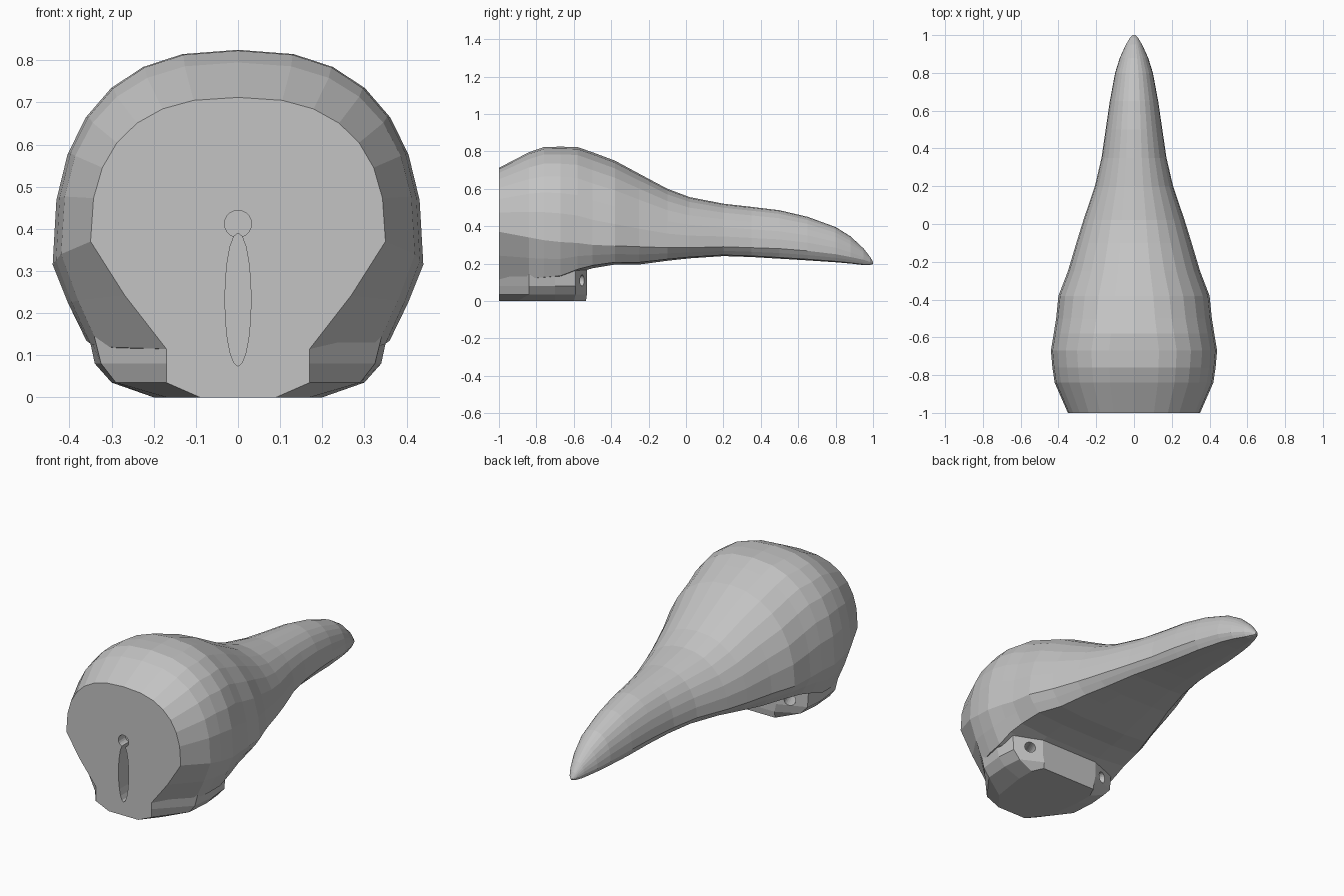
import bpy, bmesh, math
from mathutils import Vector, Matrix

if "Cube" in bpy.data.objects:
    bpy.data.objects.remove(bpy.data.objects["Cube"])

grey = bpy.data.materials.new("plain_grey")
grey.diffuse_color = (0.55, 0.55, 0.55, 1)
grey.use_nodes = True
grey.node_tree.nodes["Principled BSDF"].inputs["Base Color"].default_value = grey.diffuse_color


def loft(name, rings):
    """Skin closed rings of equal length and cap both ends."""
    bm = bmesh.new()
    loops = [[bm.verts.new(p) for p in r] for r in rings]
    n = len(loops[0])
    for a, b in zip(loops, loops[1:]):
        for i in range(n):
            j = (i + 1) % n
            bm.faces.new((a[i], a[j], b[j], b[i]))
    bm.faces.new(loops[0])
    bm.faces.new(loops[-1])
    bmesh.ops.recalc_face_normals(bm, faces=bm.faces)
    me = bpy.data.meshes.new(name)
    bm.to_mesh(me)
    bm.free()
    ob = bpy.data.objects.new(name, me)
    bpy.context.collection.objects.link(ob)
    me.materials.append(grey)
    return ob


def rod(name, start, direction, length, rx, rz, sides=20):
    """Elliptical cutter running from start along direction."""
    d = Vector(direction).normalized()
    side = d.cross(Vector((0, 0, 1))).normalized()
    up = side.cross(d)
    ring = [side * rx * math.cos(t) + up * rz * math.sin(t)
            for t in (2 * math.pi * i / sides for i in range(sides))]
    s = Vector(start)
    ob = loft(name, [[s + p for p in ring], [s + d * length + p for p in ring]])
    ob.hide_render = True
    return ob


def section(y, top, bot, hw, zw, xb, n):
    """Domed upper half, undercut lower half, flat belly."""
    half = []
    steps = 7
    for i in range(steps + 1):
        t = math.pi / 2 * (1 - i / steps)
        half.append((hw * max(math.cos(t), 0) ** (2 / n),
                     zw + (top - zw) * max(math.sin(t), 0) ** (2 / n)))
    half[0] = (0, top)
    lip = bot + (zw - bot) * 0.12
    half += [((hw + xb) / 2 + 0.05 * (hw - xb), (zw + lip) / 2), (xb, lip), (xb * 0.5, bot), (0, bot)]
    return [(x, y, z) for x, z in half] + [(-x, y, z) for x, z in half[-2:0:-1]]


# Main head and beak: y, top, bottom, half width, widest height, belly half width, roundness
rows = [
    (-1.00, .712, .08, .35, .37, .17, 2.5),
    (-.84, .795, .09, .42, .34, .33, 2.5),
    (-.76, .823, .10, .432, .325, .35, 2.5),
    (-.67, .825, .11, .44, .315, .36, 2.5),
    (-.58, .823, .15, .425, .31, .36, 2.4),
    (-.50, .795, .175, .412, .30, .35, 2.3),
    (-.38, .75, .195, .40, .295, .335, 2.2),
    (-.25, .68, .195, .35, .29, .29, 2.15),
    (-.10, .60, .215, .305, .285, .25, 2.1),
    (.02, .555, .228, .268, .285, .21, 2.1),
    (.20, .52, .24, .207, .29, .165, 2.1),
    (.35, .503, .235, .172, .285, .135, 2.1),
    (.50, .485, .226, .15, .28, .115, 2.1),
    (.65, .45, .217, .128, .268, .10, 2.1),
    (.80, .395, .207, .10, .25, .075, 2.1),
    (.88, .345, .20, .075, .235, .055, 2.0),
    (.95, .28, .192, .043, .22, .03, 2.0),
    (.985, .235, .193, .022, .208, .015, 2.0),
    (1.0, .208, .197, .006, .202, .004, 2.0),
]
beak = loft("beak_body", [section(*r) for r in rows])

# Base block: half plans at rising heights
plans = [
    (0.0, [(.09, -1), (.17, -.9), (.20, -.7), (.20, -.6), (.17, -.535)]),
    (.035, [(.17, -1), (.29, -.84), (.30, -.7), (.29, -.59), (.17, -.53)]),
    (.08, [(.17, -1), (.325, -.84), (.34, -.7), (.33, -.59), (.18, -.53)]),
    (.22, [(.17, -1), (.36, -.84), (.37, -.7), (.34, -.59), (.18, -.53)]),
]
block = loft("base_block", [[(x, y, z) for x, y in p] + [(-x, y, z) for x, y in reversed(p)]
                            for z, p in plans])

# Front slot and round hole, two angled holes at the back of the block
cutters = [
    rod("slot_cutter", (0, -1.1, .232), (0, 1, 0), .20, .031, .158),
    rod("hole_cutter", (0, -1.1, .412), (0, 1, 0), .16, .032, .032),
]
for s in (-1, 1):
    cutters.append(rod("rear_hole_cutter", (s * .29, -.45, .11), (-s * .38, -.92, 0), .30, .03, .03))


def boolean(target, other, op):
    m = target.modifiers.new(op.lower(), 'BOOLEAN')
    m.operation = op
    m.solver = 'EXACT'
    m.object = other
    bpy.context.view_layer.objects.active = target
    bpy.ops.object.modifier_apply(modifier=m.name)
    bpy.data.objects.remove(other)


boolean(beak, block, 'UNION')
for c in cutters:
    boolean(beak, c, 'DIFFERENCE')
